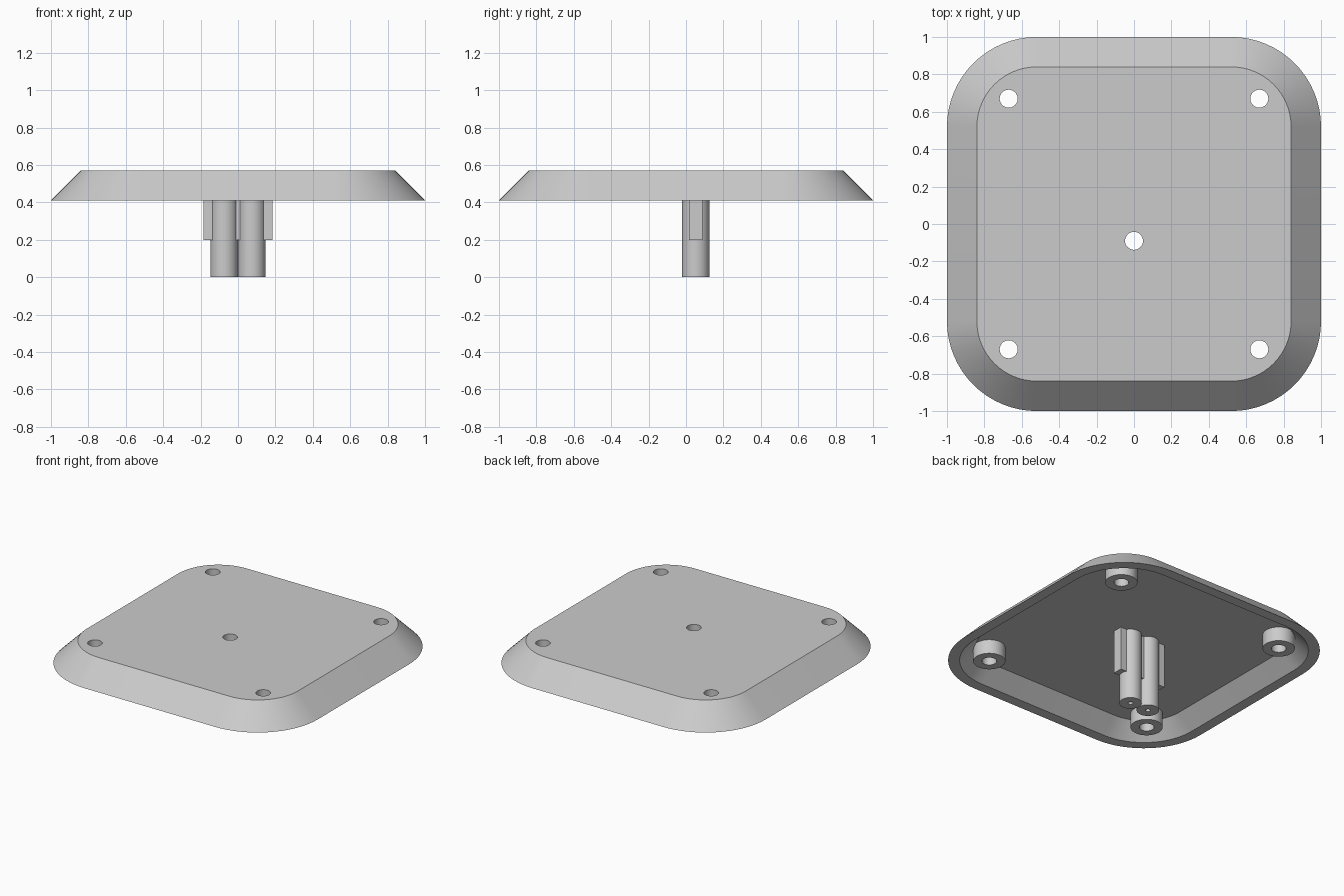
import bpy
import bmesh
from math import cos, sin, pi, radians

cube = bpy.data.objects.get("Cube")
if cube:
    bpy.data.objects.remove(cube, do_unlink=True)

# Single grey material
grey = bpy.data.materials.new("light_grey")
grey.use_nodes = True
colour = (0.6, 0.6, 0.6, 1)
grey.diffuse_color = colour
grey.node_tree.nodes["Principled BSDF"].inputs["Base Color"].default_value = colour

RIM_Z, CEILING_Z, TOP_Z = 0.41, 0.515, 0.57
CORNER = 0.52
HOLE_R = 0.048


def rounded_square(half, z, steps=16):
    r = half - CORNER
    return [(sx * CORNER + r * cos(q + i * pi / 2 / steps),
             sy * CORNER + r * sin(q + i * pi / 2 / steps), z)
            for sx, sy, q in ((1, 1, 0), (-1, 1, pi / 2), (-1, -1, pi), (1, -1, 1.5 * pi))
            for i in range(steps + 1)]


def circle(x, y, r, z, steps=48):
    return [(x + r * cos(2 * pi * i / steps), y + r * sin(2 * pi * i / steps), z)
            for i in range(steps)]


def loft(name, rings, closed=False):
    """Skin a stack of matching rings; closed joins last to first, else cap the ends."""
    bm = bmesh.new()
    loops = [[bm.verts.new(p) for p in ring] for ring in rings]
    pairs = list(zip(loops, loops[1:]))
    if closed:
        pairs.append((loops[-1], loops[0]))
    else:
        bm.faces.new(loops[0])
        bm.faces.new(loops[-1])
    for a, b in pairs:
        for i in range(len(a)):
            j = (i + 1) % len(a)
            bm.faces.new((a[i], a[j], b[j], b[i]))
    bmesh.ops.recalc_face_normals(bm, faces=bm.faces)
    mesh = bpy.data.meshes.new(name)
    bm.to_mesh(mesh)
    bm.free()
    obj = bpy.data.objects.new(name, mesh)
    bpy.context.collection.objects.link(obj)
    mesh.materials.append(grey)
    return obj


def activate(obj):
    bpy.ops.object.select_all(action='DESELECT')
    obj.select_set(True)
    bpy.context.view_layer.objects.active = obj


def smooth(obj):
    activate(obj)
    bpy.ops.object.shade_smooth_by_angle(angle=radians(30))


# Hollow cover plate with sloping sides
plate = loft("cover_plate", [rounded_square(h, z) for h, z in (
    (0.82, CEILING_Z), (0.925, RIM_Z), (1.0, RIM_Z), (0.84, TOP_Z))])

# Screw holes through the plate
corners = [(x, y) for x in (-0.67, 0.67) for y in (-0.67, 0.67)]
for x, y in corners + [(0, -0.09)]:
    cutter = loft("hole_cutter", [circle(x, y, HOLE_R, z) for z in (0.3, 0.7)])
    cutter.hide_render = True
    cut = plate.modifiers.new("hole", 'BOOLEAN')
    cut.operation = 'DIFFERENCE'
    cut.solver = 'EXACT'
    cut.object = cutter
    activate(plate)
    bpy.ops.object.modifier_apply(modifier=cut.name)
    bpy.data.objects.remove(cutter, do_unlink=True)
smooth(plate)

# Corner screw bosses under the plate
for x, y in corners:
    name = f"{'front' if y < 0 else 'back'}_{'right' if x < 0 else 'left'}_boss"
    profile = ((0.105, CEILING_Z), (0.105, RIM_Z + 0.003),
               (HOLE_R, RIM_Z + 0.003), (HOLE_R, CEILING_Z))
    smooth(loft(name, [circle(x, y, r, z) for r, z in profile], closed=True))

# Pair of posts with blind pilot holes
POST_Y = 0.052
for side, x in (("right", -0.074), ("left", 0.074)):
    profile = ((0.073, CEILING_Z), (0.073, 0), (0.016, 0), (0.016, 0.3))
    smooth(loft(f"{side}_post", [circle(x, POST_Y, r, z) for r, z in profile]))

# Stiffening web through both posts
w, d = 0.185, 0.036
loft("post_web", [[(-w, POST_Y - d, z), (w, POST_Y - d, z),
                   (w, POST_Y + d, z), (-w, POST_Y + d, z)] for z in (0.2, CEILING_Z)])
